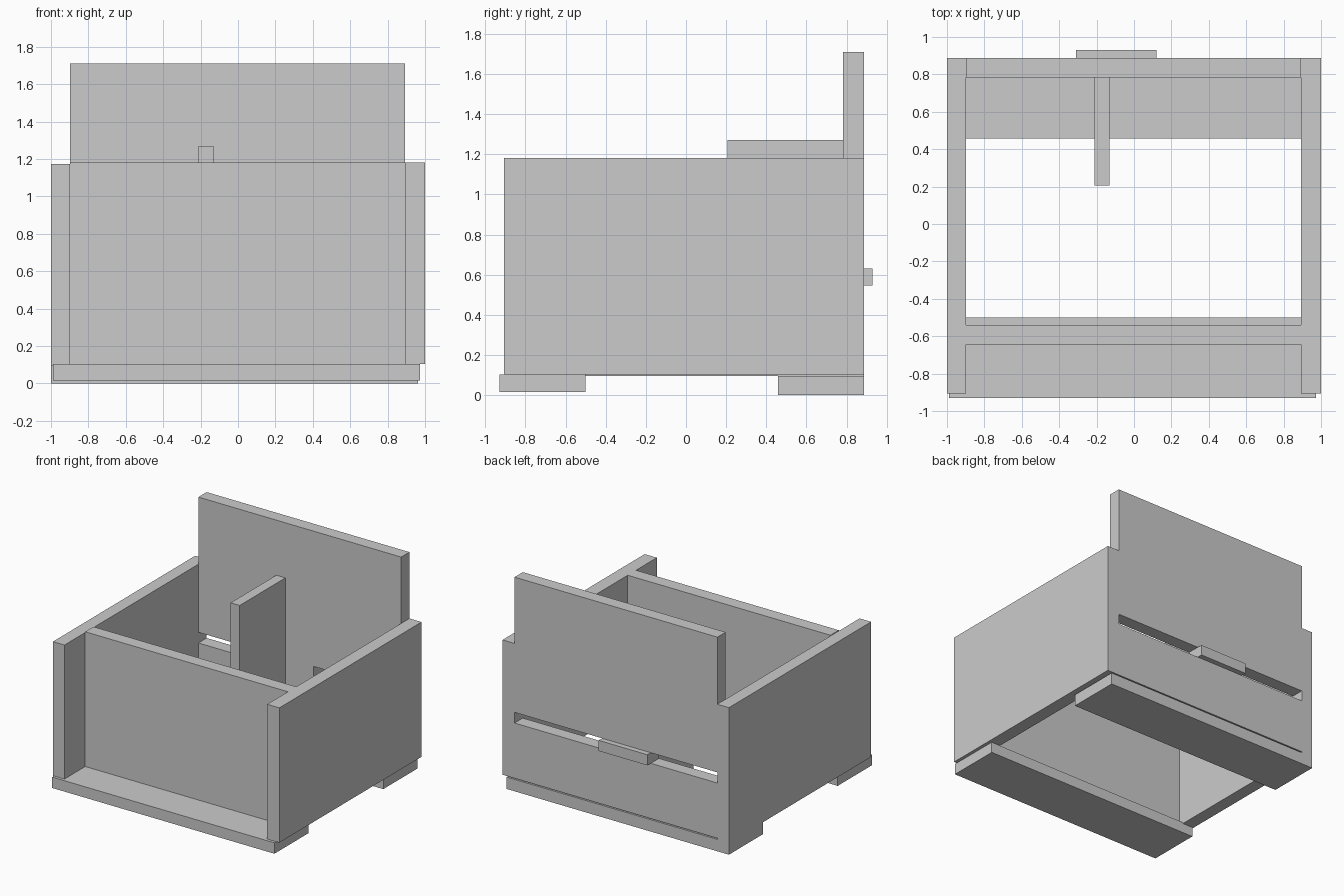
import bpy

if "Cube" in bpy.data.objects:
    bpy.data.objects.remove(bpy.data.objects["Cube"])


def board(name, x, y, z):
    """Rectangular board given by its (min, max) extent on each axis."""
    bpy.ops.mesh.primitive_cube_add(size=1)
    ob = bpy.context.object
    ob.name = name
    ob.location = [(a + b) / 2 for a, b in (x, y, z)]
    ob.scale = [b - a for a, b in (x, y, z)]
    bpy.ops.object.transform_apply(location=True, rotation=False, scale=True)
    return ob


INNER = (-0.898, 0.893)    # width between the side walls
DEPTH = (-0.907, 0.887)    # front to back of the side walls
BACK = (0.783, 0.887)      # thickness of the back panels

# Two boards the box rests on
board("front_base_board", (-0.99, 0.973), (-0.93, -0.50), (0.017, 0.104))
board("back_base_board", (-1.0, 0.963), (0.458, 0.887), (0.0, 0.095))

# Side walls
board("left_wall", (-1.0, INNER[0]), DEPTH, (0.095, 1.174))
board("right_wall", (INNER[1], 1.0), DEPTH, (0.104, 1.18))

# Recessed front panel
board("front_panel", INNER, (-0.645, -0.54), (0.104, 1.18))

# Back, split by a slot
board("lower_back_panel", INNER, BACK, (0.104, 0.545))
board("upper_back_panel", INNER, BACK, (0.63, 1.71))

# Block held in the slot, sticking out at the back
board("slot_block", (-0.31, 0.12), (0.783, 0.93), (0.545, 0.63))

# Upright divider against the inside of the back
board("divider", (-0.21, -0.13), (0.207, 0.783), (0.20, 1.27))
